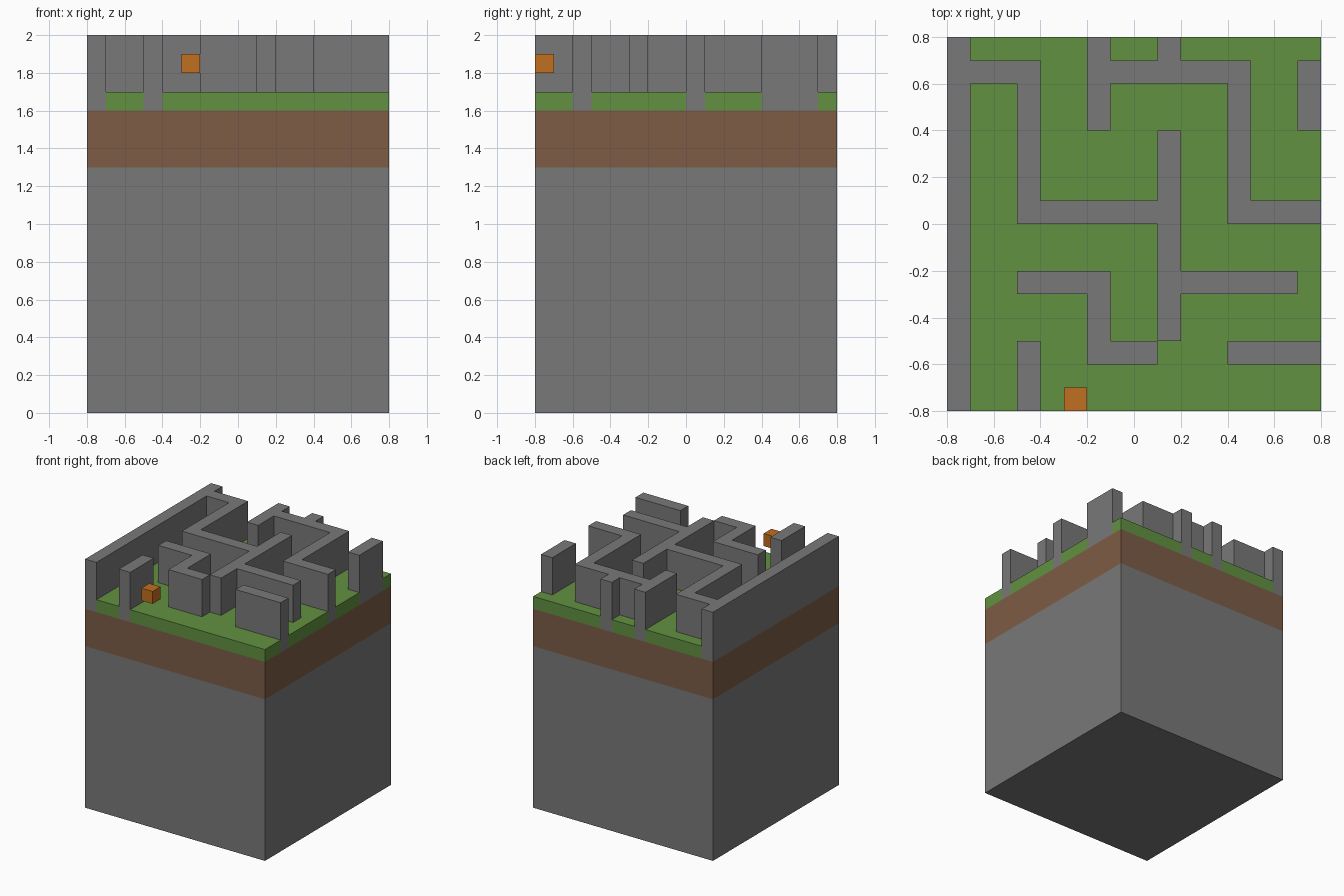
import bpy, bmesh, math

if "Cube" in bpy.data.objects:
    bpy.data.objects.remove(bpy.data.objects["Cube"])

CELL = 0.1      # maze grid size
N = 16          # cells per side


def material(name, rgba):
    m = bpy.data.materials.new(name)
    m.diffuse_color = rgba
    m.use_nodes = True
    m.node_tree.nodes["Principled BSDF"].inputs["Base Color"].default_value = m.diffuse_color
    return m


STONE = material("stone grey", (0.19, 0.19, 0.19, 1))
SOIL = material("soil brown", (0.205, 0.107, 0.061, 1))
GRASS = material("grass green", (0.122, 0.283, 0.053, 1))
ORANGE = material("orange", (0.53, 0.162, 0.014, 1))


def add_object(name, bm, mat):
    bmesh.ops.recalc_face_normals(bm, faces=bm.faces)
    mesh = bpy.data.meshes.new(name)
    bm.to_mesh(mesh)
    bm.free()
    mesh.materials.append(mat)
    bpy.context.collection.objects.link(bpy.data.objects.new(name, mesh))


def block(name, x0, x1, y0, y1, z0, z1, mat):
    bm = bmesh.new()
    bmesh.ops.create_cube(bm, size=1)
    for v in bm.verts:
        v.co = (x1 if v.co.x > 0 else x0, y1 if v.co.y > 0 else y0, z1 if v.co.z > 0 else z0)
    add_object(name, bm, mat)


def footprint_solid(name, cells, z0, z1, mat):
    """Closed prism over a set of grid cells, with coplanar faces merged."""
    bm = bmesh.new()
    verts = {}

    def vert(i, j, z):
        if (i, j, z) not in verts:
            verts[i, j, z] = bm.verts.new(((i - N / 2) * CELL, (j - N / 2) * CELL, z))
        return verts[i, j, z]

    for i, j in sorted(cells):
        ring = [(i, j), (i + 1, j), (i + 1, j + 1), (i, j + 1)]
        bm.faces.new([vert(*p, z1) for p in ring])
        bm.faces.new([vert(*p, z0) for p in reversed(ring)])
        for k, (di, dj) in enumerate([(0, -1), (1, 0), (0, 1), (-1, 0)]):
            if (i + di, j + dj) not in cells:
                a, b = ring[k], ring[(k + 1) % 4]
                bm.faces.new([vert(*a, z0), vert(*b, z0), vert(*b, z1), vert(*a, z1)])
    bmesh.ops.dissolve_limit(bm, angle_limit=math.radians(1), verts=bm.verts, edges=bm.edges)
    add_object(name, bm, mat)


# Maze wall runs as grid rectangles: x start, x end, y start, y end
RUNS = [
    (0, 1, 0, 16), (1, 4, 14, 15), (3, 4, 8, 15), (3, 9, 8, 9),      # left wall and its branch
    (9, 10, 3, 12), (10, 15, 5, 6),                                  # centre spine and arm
    (3, 7, 5, 6), (6, 7, 2, 6), (6, 9, 2, 3),                        # front zigzag
    (6, 7, 12, 16), (6, 13, 14, 15), (9, 10, 14, 16),                # back wall
    (12, 13, 8, 15), (12, 16, 8, 9),                                 # right hook
    (3, 4, 0, 3), (12, 16, 2, 3), (15, 16, 12, 15),                  # free-standing pieces
]
walls = {(i, j) for a, b, c, d in RUNS for i in range(a, b) for j in range(c, d)}
lawn = {(i, j) for i in range(N) for j in range(N)} - walls

# Ground layers
block("rock_base", -0.8, 0.8, -0.8, 0.8, 0, 1.3, STONE)
block("soil_layer", -0.8, 0.8, -0.8, 0.8, 1.3, 1.6, SOIL)
footprint_solid("grass_layer", lawn, 1.6, 1.7, GRASS)

# Maze walls and floating cube
footprint_solid("maze_walls", walls, 1.6, 2.0, STONE)
block("floating_cube", -0.3, -0.2, -0.8, -0.7, 1.8, 1.9, ORANGE)
